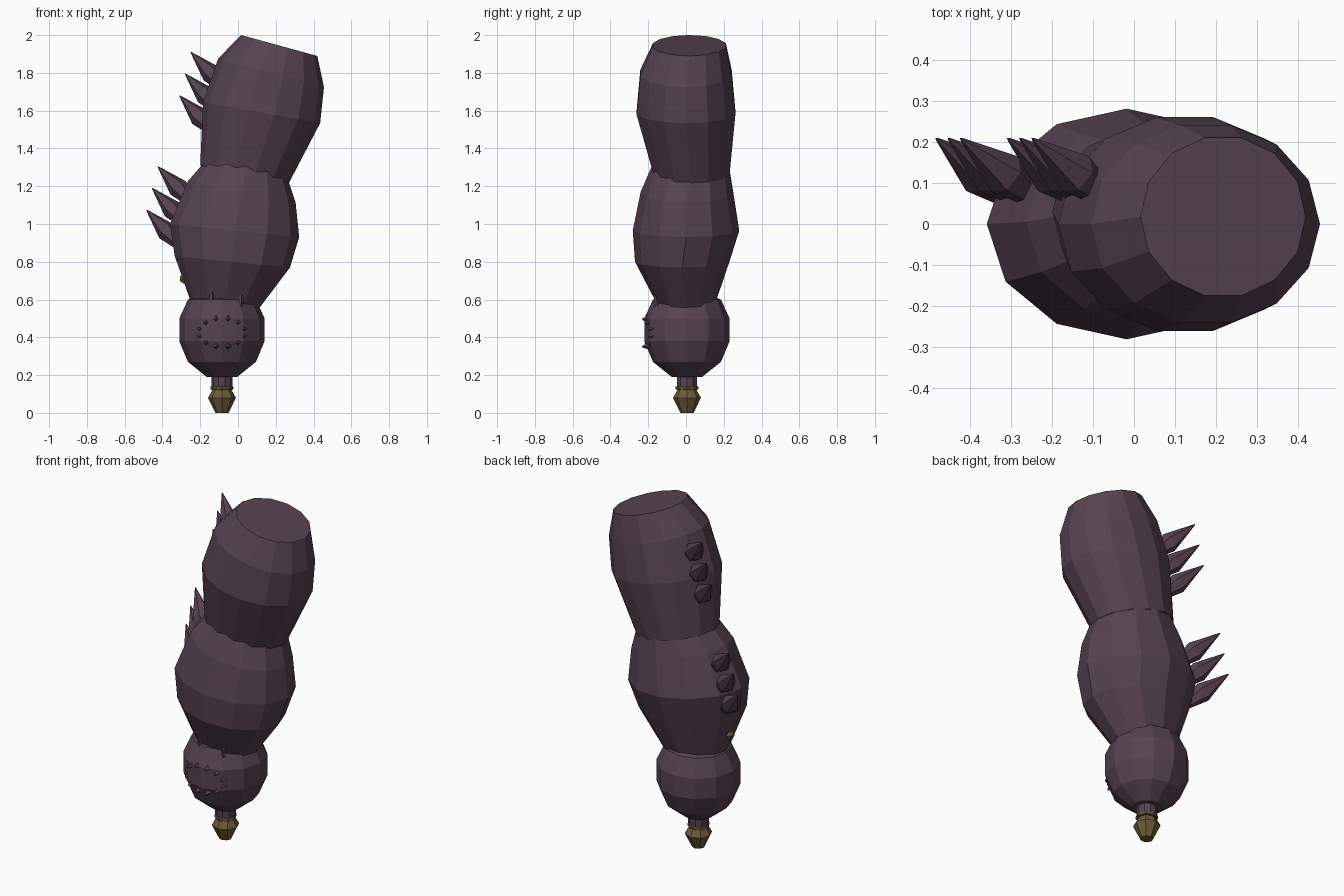
import bpy, bmesh, math
from mathutils import Vector

cube = bpy.data.objects.get("Cube")
if cube:
    bpy.data.objects.remove(cube, do_unlink=True)


def material(name, rgb):
    m = bpy.data.materials.new(name)
    m.use_nodes = True
    col = (*rgb, 1)
    m.diffuse_color = col
    m.node_tree.nodes["Principled BSDF"].inputs["Base Color"].default_value = col
    return m


PLUM = material("dusky plum", (0.095, 0.056, 0.08))
GOLD = material("dull gold", (0.15, 0.105, 0.038))


def skin(name, rings, mat):
    """Bridge equal rings of points into a closed flat-faced solid."""
    bm = bmesh.new()
    loops = [[bm.verts.new(p) for p in ring] for ring in rings]
    n = len(loops[0])
    for a, b in zip(loops, loops[1:]):
        for i in range(n):
            j = (i + 1) % n
            bm.faces.new((a[i], a[j], b[j], b[i]))
    bm.faces.new(loops[0])
    bm.faces.new(loops[-1])
    bmesh.ops.recalc_face_normals(bm, faces=bm.faces)
    me = bpy.data.meshes.new(name)
    bm.to_mesh(me)
    bm.free()
    me.materials.append(mat)
    ob = bpy.data.objects.new(name, me)
    bpy.context.collection.objects.link(ob)
    return ob


def limb(name, sides, sections, mat=PLUM):
    """Sections: centre x, y, z, radius x, radius y, slope of z along x."""
    rings = []
    for cx, cy, cz, rx, ry, slope in sections:
        ring = []
        for i in range(sides):
            a = math.tau * i / sides
            dx = rx * math.cos(a)
            ring.append((cx + dx, cy + ry * math.sin(a), cz + slope * dx))
        rings.append(ring)
    return skin(name, rings, mat)


def spike(name, base, tip, profile, sides=6, mat=PLUM):
    """Profile: (fraction of length, radius) along base to tip."""
    base, tip = Vector(base), Vector(tip)
    turn = (tip - base).to_track_quat('Z', 'Y')
    rings = []
    for t, r in profile:
        ring = []
        for i in range(sides):
            a = math.tau * i / sides
            ring.append(base.lerp(tip, t) + turn @ Vector((r * math.cos(a), r * math.sin(a), 0)))
        rings.append(ring)
    return skin(name, rings, mat)


# Three bulging arm segments
limb("upper_segment", 14, [
    (0.035, 0.03, 1.265, 0.235, 0.205, -0.2),
    (0.125, 0, 1.59, 0.31, 0.268, -0.18),
    (0.175, 0, 1.80, 0.28, 0.248, -0.27),
    (0.218, 0.018, 1.945, 0.202, 0.198, -0.275)])
limb("middle_segment", 12, [
    (-0.07, 0, 0.58, 0.185, 0.155, -0.12),
    (-0.03, -0.02, 0.80, 0.305, 0.25, -0.1),
    (-0.018, 0, 0.965, 0.342, 0.282, -0.1),
    (0.02, 0.005, 1.17, 0.285, 0.245, -0.2),
    (0.05, 0.025, 1.32, 0.2, 0.2, -0.2)])
HX = -0.085
limb("lower_segment", 12, [
    (HX, 0.005, z, r, r, 0) for z, r in
    [(0.19, 0.08), (0.27, 0.18), (0.38, 0.226), (0.5, 0.226), (0.6, 0.18), (0.63, 0.1)]])

# Neck and gold knob at the lower end
limb("neck", 10, [(HX, 0.005, z, 0.056, 0.056, 0) for z in (0.12, 0.21)])
limb("knob", 8, [
    (HX, 0.005, z, r, r, 0) for z, r in
    [(0, 0.035), (0.08, 0.074), (0.122, 0.05), (0.126, 0.06), (0.138, 0.06), (0.145, 0.05)]], GOLD)

# Two rows of back spikes
THORN = [(0, 0.028), (0.4, 0.054), (0.98, 0.004), (1, 0.001)]
for row, x, z in (("upper", -0.25, 1.91), ("middle", -0.425, 1.305)):
    for i in range(3):
        tip = Vector((x - 0.03 * i, 0.21, z - 0.115 * i))
        spike(f"{row}_spike_{i + 1}", tip + Vector((0.18, -0.145, -0.19)), tip, THORN)

# Small gold stud on the side
spike("side_stud", (-0.24, 0, 0.71), (-0.308, 0, 0.71),
      [(0, 0.03), (0.7, 0.03), (1, 0.014)], 6, GOLD)

# Circle of small teeth on the front of the lower segment
for i in range(12):
    a = math.tau * (i + 0.5) / 12
    x, z = HX + 0.12 * math.cos(a), 0.43 + 0.075 * math.sin(a)
    front = -math.sqrt(max(0.0, 0.222 ** 2 - (x - HX) ** 2))
    spike(f"tooth_{i + 1}", (x, front + 0.035, z), (x, front - 0.012, z - 0.008),
          [(0, 0.026), (1, 0.004)], 4)

# Pair of little horns above the teeth
for name, x, h in (("right_horn", -0.14, 0.675), ("left_horn", 0.015, 0.655)):
    spike(name, (x, -0.15, 0.56), (x, -0.165, h), [(0, 0.014), (0.6, 0.012), (1, 0.002)], 5)
